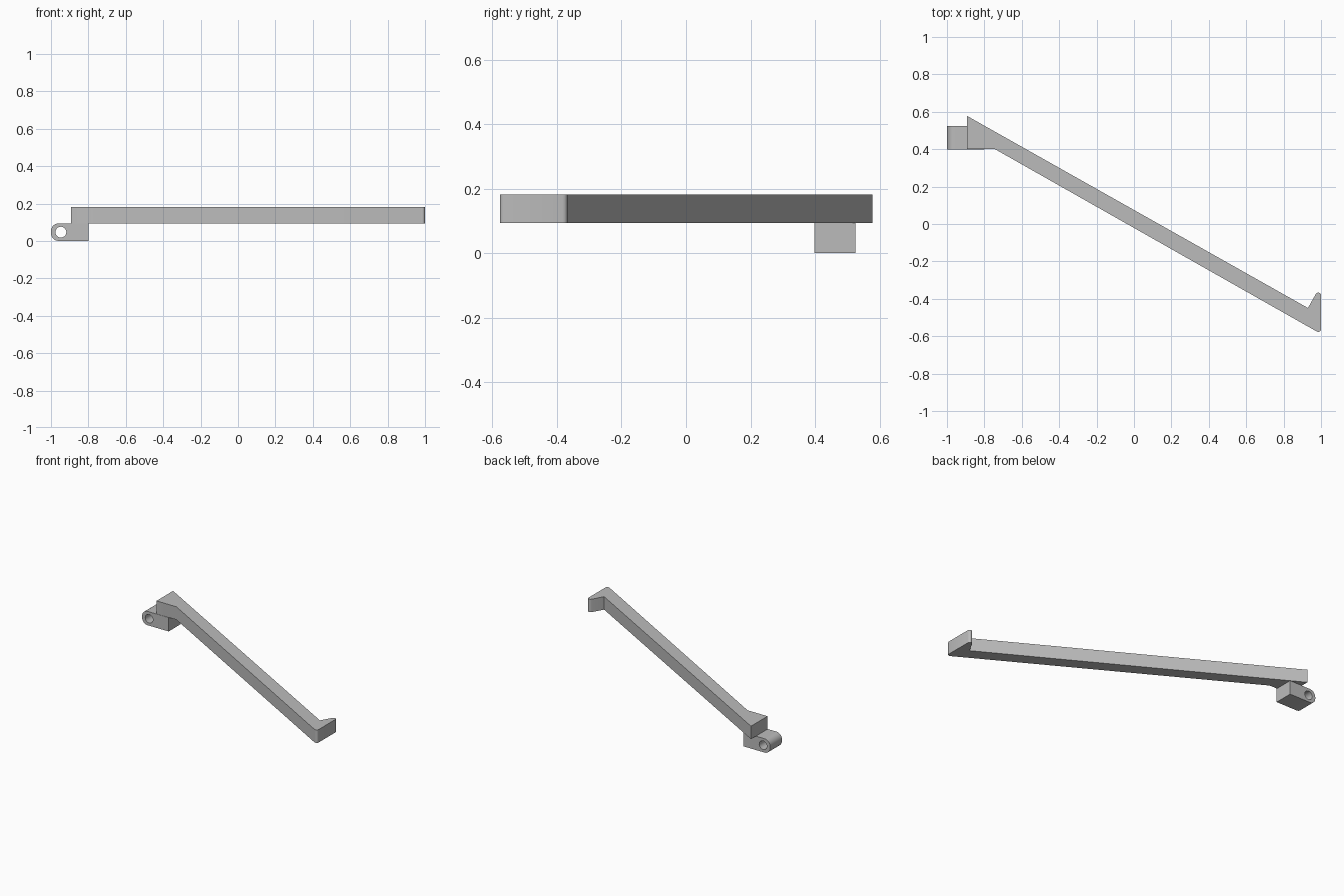
import bpy
import bmesh
from math import cos, sin, pi, radians
from mathutils import Matrix

cube = bpy.data.objects.get("Cube")
if cube:
    bpy.data.objects.remove(cube, do_unlink=True)

# Single plain grey
grey = bpy.data.materials.new("light grey")
grey.use_nodes = True
colour = (0.5, 0.5, 0.5, 1)
grey.diffuse_color = colour
grey.node_tree.nodes["Principled BSDF"].inputs["Base Color"].default_value = colour


def prism(name, outline, low, high, along_y=False):
    """Extrude a flat outline along z, or an x-z outline along y."""
    bm = bmesh.new()
    place = (lambda u, v: (u, low, v)) if along_y else (lambda u, v: (u, v, low))
    face = bm.faces.new([bm.verts.new(place(u, v)) for u, v in outline])
    new = bmesh.ops.extrude_face_region(bm, geom=[face])["geom"]
    step = (0, high - low, 0) if along_y else (0, 0, high - low)
    bmesh.ops.translate(bm, vec=step, verts=[g for g in new if isinstance(g, bmesh.types.BMVert)])
    bmesh.ops.recalc_face_normals(bm, faces=bm.faces)
    mesh = bpy.data.meshes.new(name)
    bm.to_mesh(mesh)
    bm.free()
    mesh.materials.append(grey)
    obj = bpy.data.objects.new(name, mesh)
    bpy.context.collection.objects.link(obj)
    return obj


def arc(cx, cy, r, start, end, steps=10):
    angles = [radians(start + (end - start) * i / steps) for i in range(steps + 1)]
    return [(cx + r * cos(a), cy + r * sin(a)) for a in angles]


MID, TOP = 0.094, 0.182

# Diagonal arm with a flared root and a hooked, softly rounded tip
tip = arc(0.985, -0.562, 0.015, -119, 0, 6) + arc(0.985, -0.382, 0.015, 0, 150, 6)
arm = prism("diagonal_arm",
            [(-0.893, 0.4), (-0.743, 0.4)] + tip + [(0.93, -0.449), (-0.893, 0.578)],
            MID, TOP)

# Hinge block under the root, rounded at its outer end
r = 0.042
profile = [(-0.8, 0), (-0.8, MID)]
profile += arc(-1 + r, MID - r, r, 90, 180) + arc(-1 + r, r, r, 180, 270)
hinge = prism("hinge_block", profile, 0.398, 0.525, along_y=True)

# Pin hole through the hinge
cutter = prism("pin_hole_cutter", arc(-0.947, MID / 2, 0.029, 0, 348.75, 31),
               0.35, 0.6, along_y=True)
cutter.hide_render = True
cutter.hide_set(True)
cut = hinge.modifiers.new("pin hole", "BOOLEAN")
cut.operation = "DIFFERENCE"
cut.solver = "EXACT"
cut.object = cutter

# Bake the cut so shading can follow the finished edges
bpy.context.view_layer.objects.active = hinge
hinge.select_set(True)
bpy.ops.object.modifier_apply(modifier=cut.name)
bpy.data.objects.remove(cutter, do_unlink=True)

# Smooth curved faces, keep corners crisp
arm.select_set(True)
bpy.ops.object.shade_smooth_by_angle(angle=radians(30))
